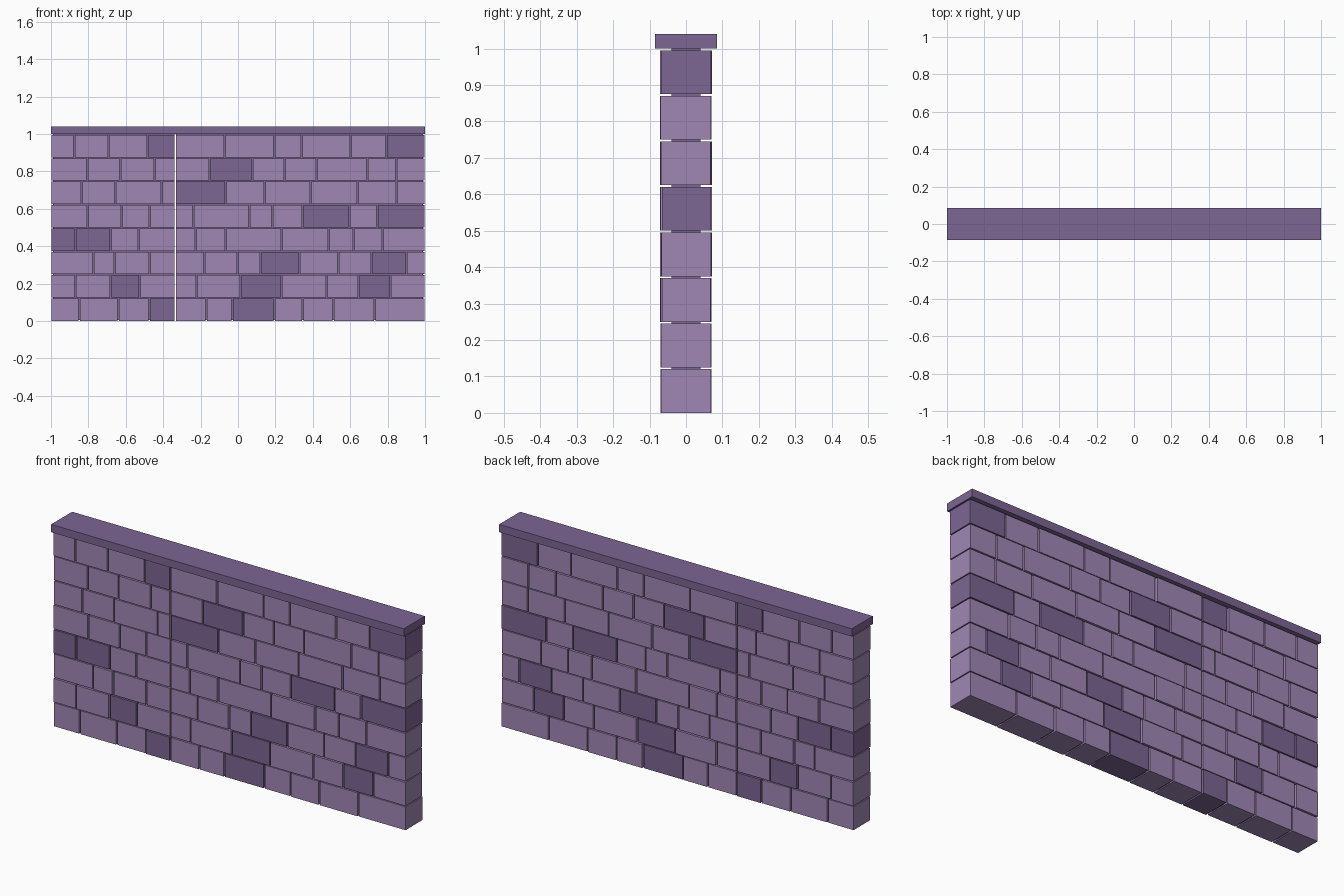
import bpy, bmesh, random

if "Cube" in bpy.data.objects:
    bpy.data.objects.remove(bpy.data.objects["Cube"])
random.seed(4)

def srgb(r, g, b):
    f = lambda c: c / 12.92 if c <= 0.04045 else ((c + 0.055) / 1.055) ** 2.4
    return [f(v / 255) for v in (r, g, b)] + [1]

def material(name, rgb):
    m = bpy.data.materials.new(name)
    m.diffuse_color = srgb(*rgb)
    m.use_nodes = True
    m.node_tree.nodes["Principled BSDF"].inputs["Base Color"].default_value = m.diffuse_color
    return m

LIGHT = material("light mauve brick", (161, 135, 181))
DARK = material("dark purple stone", (125, 102, 148))

def add_box(bm, x0, x1, y0, y1, z0, z1, mat=0):
    m = bmesh.ops.create_cube(bm, size=1)
    for v in m["verts"]:
        v.co.x = x1 if v.co.x > 0 else x0
        v.co.y = y1 if v.co.y > 0 else y0
        v.co.z = z1 if v.co.z > 0 else z0
    for f in {f for v in m["verts"] for f in v.link_faces}:
        f.material_index = mat

def finish(bm, name, *mats):
    me = bpy.data.meshes.new(name)
    bm.to_mesh(me)
    bm.free()
    for m in mats:
        me.materials.append(m)
    ob = bpy.data.objects.new(name, me)
    bpy.context.collection.objects.link(ob)

SLIT = -0.335          # full-height see-through joint
ROW = 0.125

# joints of each course from the bottom up, and the indices of its dark bricks
COURSES = [
    ([-.85, -.64, -.475, SLIT, -.17, -.03, .195, .345, .51, .73], (3, 6)),
    ([-.87, -.68, -.525, SLIT, -.22, .014, .23, .475, .645, .815], (2, 6, 9)),
    ([-.775, -.66, -.473, SLIT, -.18, -.002, .122, .328, .535, .715, .9], (7, 10)),
    ([-.87, -.68, -.53, SLIT, -.225, -.065, .235, .485, .62, .775], (0, 1)),
    ([-.802, -.622, -.473, SLIT, -.24, .06, .182, .345, .594, .745], (8, 10)),
    ([-.835, -.655, -.407, SLIT, -.065, .144, .39, .64, .85], (4,)),
    ([-.805, -.63, -.445, SLIT, -.152, .077, .25, .422, .69, .845], (5,)),
    ([-.875, -.69, -.482, SLIT, -.07, .193, .342, .604, .793], (3, 9)),
]

# brick courses
for row, (joints, dark) in enumerate(COURSES):
    bm = bmesh.new()
    edges = [-1.001] + joints + [1.001]
    z = row * ROW
    for i, (a, b) in enumerate(zip(edges, edges[1:])):
        front, back = (random.uniform(0.066, 0.071) for _ in range(2))
        add_box(bm, a + 0.004, b - 0.004, -front, back, z, z + 0.12,
                1 if i in dark else 0)
    finish(bm, f"brick_course_{row + 1}", LIGHT, DARK)

# recessed mortar cores, one on each side of the slit
bm = bmesh.new()
for a, b in ((-0.99, SLIT - 0.004), (SLIT + 0.004, 0.99)):
    add_box(bm, a, b, -0.04, 0.04, 0.005, 1.0)
finish(bm, "mortar_core", DARK)

# coping slab
bm = bmesh.new()
add_box(bm, -1, 1, -0.085, 0.085, 1.0, 1.04)
finish(bm, "coping_slab", DARK)
